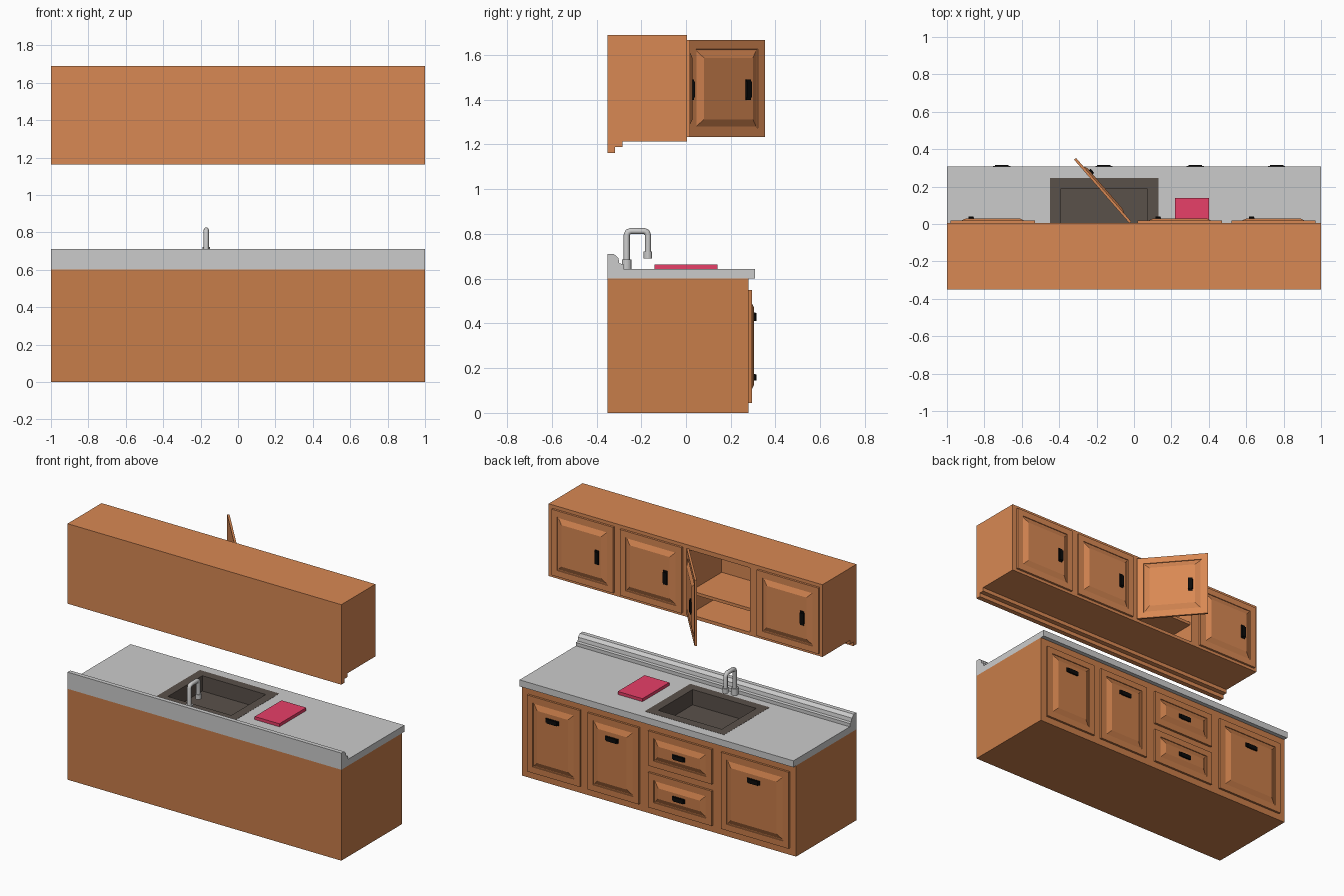
import bpy, bmesh, math
from mathutils import Matrix, Vector

if "Cube" in bpy.data.objects:
    bpy.data.objects.remove(bpy.data.objects["Cube"])

T = Matrix.Translation


def material(name, rgb):
    m = bpy.data.materials.new(name)
    m.diffuse_color = (*rgb, 1)
    m.use_nodes = True
    m.node_tree.nodes["Principled BSDF"].inputs["Base Color"].default_value = m.diffuse_color
    return m


WOOD = material("wood", (0.69, 0.247, 0.087))
BASE_WOOD = material("base_wood", (0.576, 0.205, 0.068))
BLACK = material("black", (0.003, 0.003, 0.003))
SINK = material("sink_dark", (0.102, 0.082, 0.068))
RED = material("board_red", (0.80, 0.05, 0.138))


def finish(name, bm, mat=None, matrix=Matrix()):
    bmesh.ops.recalc_face_normals(bm, faces=bm.faces[:])
    me = bpy.data.meshes.new(name)
    bm.to_mesh(me)
    bm.free()
    ob = bpy.data.objects.new(name, me)
    ob.matrix_world = matrix
    if mat:
        me.materials.append(mat)
    bpy.context.collection.objects.link(ob)
    return ob


def add_box(bm, lo, hi):
    lo, hi = Vector(lo), Vector(hi)
    bmesh.ops.create_cube(bm, size=1, matrix=T((lo + hi) / 2) @ Matrix.Diagonal((*(hi - lo), 1)))


def box(name, lo, hi, mat=None):
    bm = bmesh.new()
    add_box(bm, lo, hi)
    return finish(name, bm, mat)


def extrude_x(name, pts, mat=None):
    """Extrude a (y, z) profile along the full length."""
    bm = bmesh.new()
    f = bm.faces.new([bm.verts.new((-1, y, z)) for y, z in pts])
    g = bmesh.ops.extrude_face_region(bm, geom=[f])["geom"]
    bmesh.ops.translate(bm, vec=(2, 0, 0), verts=[v for v in g if isinstance(v, bmesh.types.BMVert)])
    return finish(name, bm, mat)


def rings(name, w, h, steps, mat, matrix):
    """Stack of rectangles in xz, each (inset, depth along y), capped at both ends."""
    bm = bmesh.new()
    loops = []
    for i, d in steps:
        a, b = w / 2 - i, h / 2 - i
        loops.append([bm.verts.new(p) for p in ((-a, d, -b), (a, d, -b), (a, d, b), (-a, d, b))])
    for p, q in zip(loops, loops[1:]):
        for k in range(4):
            n = (k + 1) % 4
            bm.faces.new((p[k], p[n], q[n], q[k]))
    bm.faces.new(loops[0])
    bm.faces.new(loops[-1])
    return finish(name, bm, mat, matrix)


def cut(ob, cutter):
    cutter.hide_render = True
    cutter.display_type = 'WIRE'
    mod = ob.modifiers.new("cut", 'BOOLEAN')
    mod.operation = 'DIFFERENCE'
    mod.solver = 'EXACT'
    mod.object = cutter


def handle(name, matrix, vertical):
    bm = bmesh.new()
    add_box(bm, (-0.046, -0.003, -0.014), (0.046, 0.006, 0.014))
    add_box(bm, (-0.036, -0.003, -0.016), (0.036, 0.011, 0.012))
    if vertical:
        matrix = matrix @ Matrix.Rotation(math.pi / 2, 4, 'Y')
    finish(name, bm, BLACK, matrix)


PANEL = [(0, 0), (0, 0.014), (0.041, 0.014), (0.042, 0.009), (0.048, 0.009), (0.08, 0.024)]


def door(name, w, h, matrix, mat, hx, hz, vertical):
    rings(name, w, h, PANEL, mat, matrix)
    handle(name + "_handle", matrix @ T((hx, 0.024, hz)), vertical)


# Base cabinet and countertop with backsplash
cabinet = box("base_cabinet", (-1, -0.35, 0), (1, 0.28, 0.6), BASE_WOOD)
counter = extrude_x("countertop", [
    (-0.35, 0.6), (0.308, 0.6), (0.308, 0.643), (-0.28, 0.643), (-0.28, 0.665),
    (-0.298, 0.668), (-0.302, 0.692), (-0.322, 0.71), (-0.35, 0.71)])

# Sink basin set into the counter
hole = box("sink_cutter", (-0.42, -0.20, 0.5), (0.10, 0.215, 0.8))
cut(counter, hole)
cut(cabinet, hole)
rings("sink", 0.58, 0.475,
      [(0.033, -0.115), (0.033, 0.0), (0, 0.0), (0, 0.001), (0.058, 0.001), (0.058, -0.10)],
      SINK, T((-0.16, 0.0075, 0.643)) @ Matrix.Rotation(math.pi / 2, 4, 'X'))

# Base doors and drawers
for n, (x0, x1) in enumerate([(0.57, 0.955), (0.14, 0.515), (-0.955, -0.46)]):
    door(f"base_door_{n}", x1 - x0, 0.505, T(((x0 + x1) / 2, 0.28, 0.2975)), BASE_WOOD, 0, 0.13, False)
for n, z in enumerate((0.16, 0.435)):
    door(f"drawer_{n}", 0.465, 0.23, T((-0.161, 0.28, z)), BASE_WOOD, 0, 0, False)

# Wall cabinet with stepped rear moulding and one open compartment
wall = extrude_x("wall_cabinet", [
    (-0.35, 1.69), (0.005, 1.69), (0.005, 1.213), (-0.285, 1.213), (-0.285, 1.188),
    (-0.317, 1.188), (-0.317, 1.162), (-0.35, 1.162)], WOOD)
cut(wall, box("compartment_cutter", (-0.47, -0.33, 1.235), (-0.03, 0.1, 1.66)))
box("shelf", (-0.475, -0.335, 1.365), (-0.025, -0.01, 1.385), WOOD)

# Wall doors, the third swung open on its hinge
for n, x in enumerate((-0.755, 0.245, 0.745)):
    door(f"wall_door_{n}", 0.45, 0.435, T((x, 0.005, 1.45)), WOOD, -0.115, -0.005, True)
swing = T((-0.025, 0.004, 1.45)) @ Matrix.Rotation(math.radians(-49), 4, 'Z') @ T((-0.225, 0, 0))
door("wall_door_open", 0.45, 0.435, swing, WOOD, -0.115, -0.005, True)

# Cutting board
box("cutting_board", (0.22, -0.14, 0.643), (0.40, 0.14, 0.663), RED)

# Faucet: bent tube with base collar and nozzle
FX = -0.17
path = [(-0.265, 0.64), (-0.265, 0.795), (-0.260, 0.808), (-0.247, 0.813),
        (-0.188, 0.813), (-0.175, 0.808), (-0.170, 0.795), (-0.170, 0.70)]
cu = bpy.data.curves.new("faucet_tube", 'CURVE')
cu.dimensions = '3D'
cu.bevel_depth = 0.014
cu.bevel_resolution = 2
cu.use_fill_caps = True
sp = cu.splines.new('POLY')
sp.points.add(len(path) - 1)
for p, (y, z) in zip(sp.points, path):
    p.co = (FX, y, z, 1)
bpy.context.collection.objects.link(bpy.data.objects.new("faucet_tube", cu))
for name, y, z0, z1, r in (("faucet_base", -0.265, 0.64, 0.686, 0.022),
                           ("faucet_nozzle", -0.170, 0.69, 0.722, 0.019)):
    bm = bmesh.new()
    bmesh.ops.create_cone(bm, cap_ends=True, segments=16, radius1=r, radius2=r, depth=z1 - z0)
    finish(name, bm, None, T((FX, y, (z0 + z1) / 2)))
